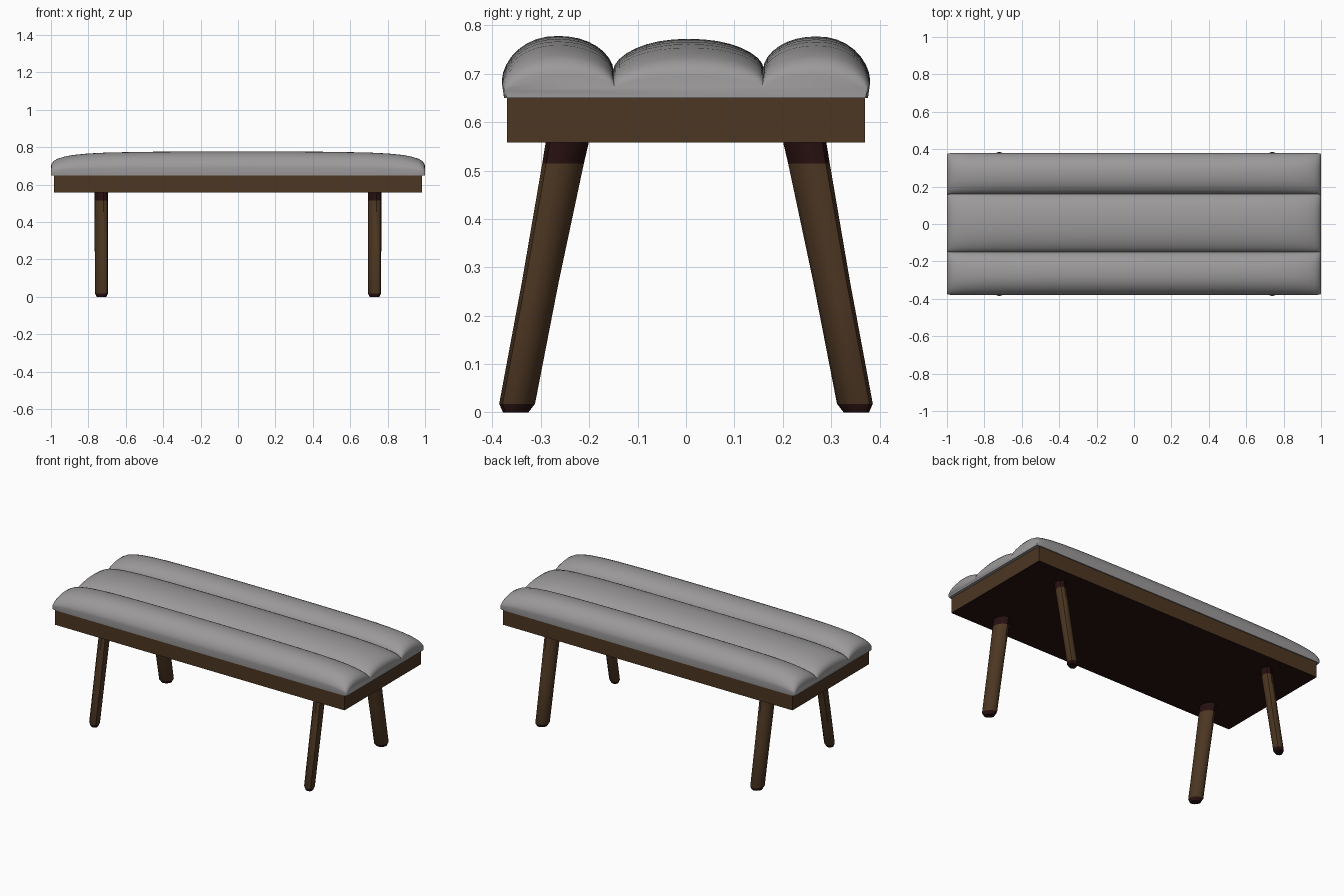
import bpy, bmesh, math

if "Cube" in bpy.data.objects:
    bpy.data.objects.remove(bpy.data.objects["Cube"])


def material(name, rgb):
    m = bpy.data.materials.new(name)
    m.diffuse_color = (*rgb, 1)
    m.use_nodes = True
    m.node_tree.nodes["Principled BSDF"].inputs["Base Color"].default_value = m.diffuse_color
    return m


WOOD = material("brown wood", (0.072, 0.037, 0.016))
DARK = material("dark stain", (0.020, 0.005, 0.005))
GREY = material("grey fabric", (0.33, 0.32, 0.325))


def finish(name, bm, mats, angle=None):
    bmesh.ops.recalc_face_normals(bm, faces=bm.faces[:])
    me = bpy.data.meshes.new(name)
    bm.to_mesh(me)
    bm.free()
    ob = bpy.data.objects.new(name, me)
    bpy.context.collection.objects.link(ob)
    for m in mats:
        me.materials.append(m)
    if angle:
        bpy.ops.object.select_all(action='DESELECT')
        ob.select_set(True)
        bpy.context.view_layer.objects.active = ob
        bpy.ops.object.shade_smooth_by_angle(angle=math.radians(angle))
    return ob


def loft(bm, rings):
    """Skin closed rings of points and cap both ends."""
    vs = [[bm.verts.new(p) for p in r] for r in rings]
    n = len(vs[0])
    for a, b in zip(vs, vs[1:]):
        for i in range(n):
            j = (i + 1) % n
            bm.faces.new((a[i], a[j], b[j], b[i]))
    bm.faces.new(vs[0])
    bm.faces.new(vs[-1])


# Wooden frame, with dark upper and under sides
bm = bmesh.new()
bmesh.ops.create_cube(bm, size=1)
for v in bm.verts:
    v.co = (v.co.x * 1.965, v.co.y * 0.74, 0.605 + v.co.z * 0.094)
bm.normal_update()
for f in bm.faces:
    f.material_index = 1 if abs(f.normal.z) > 0.5 else 0
finish("frame", bm, [WOOD, DARK])

# Cushion: three rounded channels swept along x, sinking at both ends
BASE = 0.65
LOBES = [(-0.38, -0.15, 0.69, 0.778, 0.709),
         (-0.15, 0.16, 0.709, 0.772, 0.713),
         (0.16, 0.38, 0.713, 0.777, 0.69)]
profile = [(-0.376, BASE)]
STEPS = 16
for k, (y0, y1, z0, top, z1) in enumerate(LOBES):
    for i in range(STEPS + 1):
        if i == 0 and k:
            continue
        t = -math.cos(math.pi * i / STEPS)
        low = z0 if t < 0 else z1
        z = low + (top - low) * (1 - abs(t) ** 2.2) ** 0.6
        profile.append(((y0 + y1) / 2 + (y1 - y0) / 2 * t, z))
profile.append((0.376, BASE))

# (x, height factor, width factor) from end to middle
half = [(1.0, 0.36, 0.985), (0.997, 0.48, 0.99), (0.985, 0.60, 0.995),
        (0.965, 0.69, 1), (0.93, 0.775, 1), (0.88, 0.85, 1), (0.8, 0.91, 1),
        (0.7, 0.95, 1), (0.5, 0.98, 1), (0.25, 0.995, 1), (0, 1, 1)]
stations = [(-x, s, w) for x, s, w in half] + half[-2::-1]
bm = bmesh.new()
loft(bm, [[(x, y * w, BASE + (z - BASE) * s) for y, z in profile]
          for x, s, w in stations])
finish("cushion", bm, [GREY], 50)

# Splayed legs: z, centre y, radius x, radius y
RINGS = [(0.0, 0.352, 0.026, 0.026), (0.018, 0.349, 0.035, 0.037),
         (0.27, 0.301, 0.036, 0.038), (0.515, 0.254, 0.036, 0.043),
         (0.57, 0.243, 0.036, 0.045)]
SIDES = 10
for sx, xname in ((-1, "left"), (1, "right")):
    for sy, yname in ((-1, "front"), (1, "back")):
        bm = bmesh.new()
        loft(bm, [[(sx * 0.73 + rx * math.cos(2 * math.pi * i / SIDES),
                    sy * (cy + ry * math.sin(2 * math.pi * (i + 0.5) / SIDES)), z)
                   for i in range(SIDES)] for z, cy, rx, ry in RINGS])
        # dark stain on the foot tip and leg top
        for f in bm.faces:
            z = f.calc_center_median().z
            f.material_index = 1 if z < 0.02 or z > 0.515 else 0
        finish(f"{yname}_{xname}_leg", bm, [WOOD, DARK], 40)
